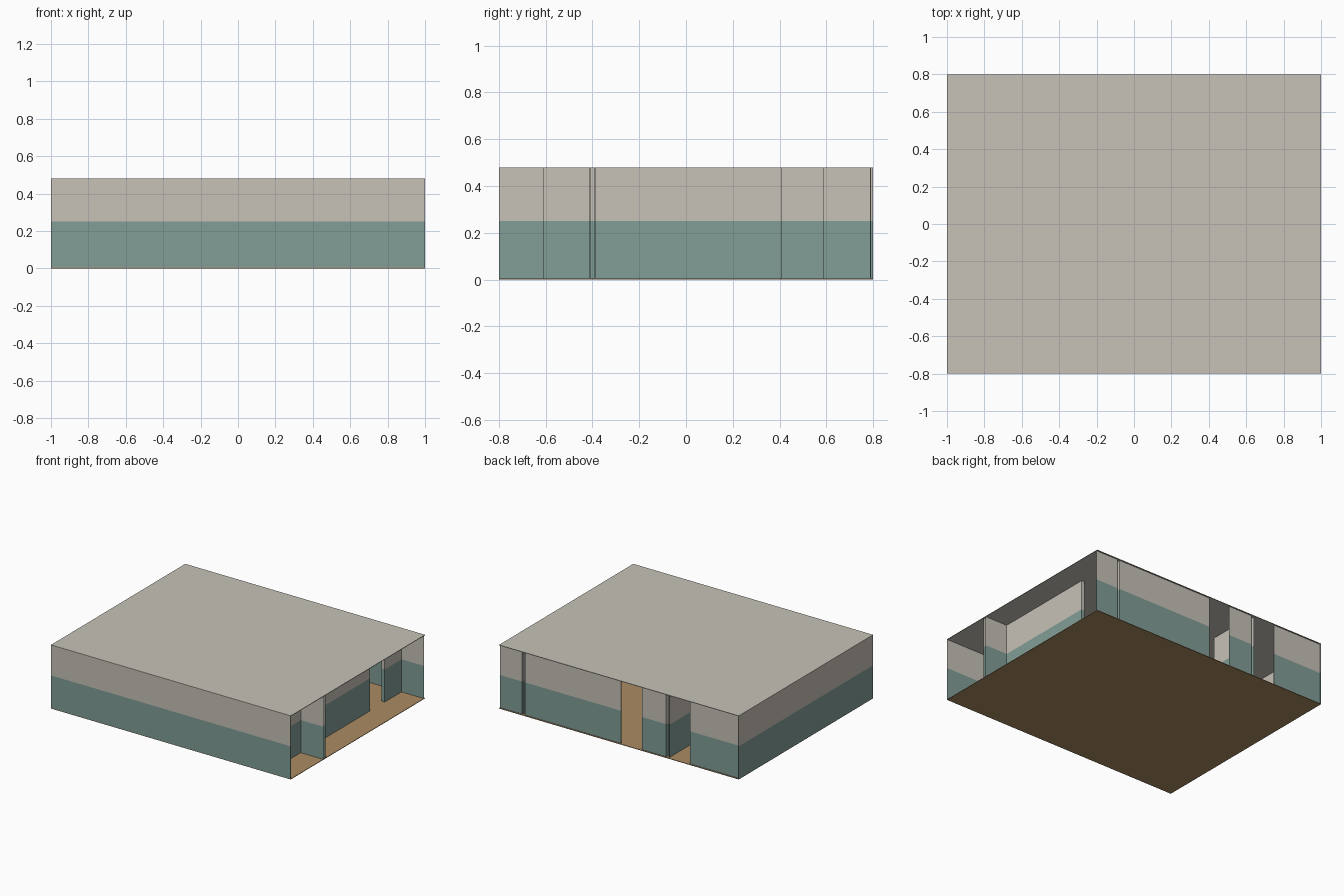
import bpy
import bmesh
from mathutils import Vector

cube = bpy.data.objects.get("Cube")
if cube:
    bpy.data.objects.remove(cube, do_unlink=True)

HEIGHT = 0.48    # overall height
SPLIT = 0.25     # top of the painted lower band
SLAB = 0.004     # floor and ceiling thickness
T = 0.003        # wall panel thickness
G = 0.0125       # half the distance between paired wall panels


def material(name, rgb):
    mat = bpy.data.materials.new(name)
    mat.use_nodes = True
    mat.diffuse_color = (*rgb, 1)
    mat.node_tree.nodes["Principled BSDF"].inputs["Base Color"].default_value = (*rgb, 1)
    return mat


plaster = material("warm_grey_plaster", (0.57, 0.54, 0.48))
teal = material("muted_teal_paint", (0.22, 0.34, 0.31))
wood = material("brown_floor", (0.41, 0.26, 0.125))


def box(name, low, high, mats, split=None):
    """Axis-aligned box; faces above the split height use the second material."""
    low, high = Vector(low), Vector(high)
    bm = bmesh.new()
    bmesh.ops.create_cube(bm, size=1)
    for v in bm.verts:
        v.co = (low + high) / 2 + v.co * (high - low)
    if split:
        bmesh.ops.bisect_plane(bm, geom=bm.verts[:] + bm.edges[:] + bm.faces[:],
                               plane_co=(0, 0, split), plane_no=(0, 0, 1))
        for f in bm.faces:
            f.material_index = int(f.calc_center_median().z > split)
    mesh = bpy.data.meshes.new(name)
    bm.to_mesh(mesh)
    bm.free()
    for m in mats:
        mesh.materials.append(m)
    obj = bpy.data.objects.new(name, mesh)
    bpy.context.collection.objects.link(obj)
    return obj


def wall(name, x0, x1, y0, y1):
    return box(name, (x0, y0, SLAB), (x1, y1, HEIGHT - SLAB), [teal, plaster], SPLIT)


# Floor and ceiling slabs
box("floor", (-1, -0.8, 0), (1, 0.8, SLAB), [wood])
box("ceiling", (-1, -0.8, HEIGHT - SLAB), (1, 0.8, HEIGHT), [plaster])

# Solid outer walls, flush with the slabs
box("front_wall", (-1, -0.8, 0), (1, -0.8 + T, HEIGHT), [teal, plaster], SPLIT)
box("side_wall", (-1, -0.8, 0), (-1 + T, 0.8, HEIGHT), [teal, plaster], SPLIT)

# Back wall, slightly set in, with two doorways and two narrow slots
back = 0.8 - G
for i, (x0, x1) in enumerate([(-1, -0.6 + G), (-0.4 + G, -0.2 + G),
                              (-G, 0.8 - G), (0.8 + G, 1)]):
    wall(f"back_wall_{i + 1}", x0, x1, back, back + T)

# Long inner wall beside the open side: outer panels, inner panels, door jambs
outer, inner = 0.8 + G, 0.8 - G
for i, (y0, y1) in enumerate([(-0.61, -0.4 - G), (-0.4 + G, 0.41), (0.6 - G, back)]):
    wall(f"long_wall_outer_{i + 1}", outer - T, outer, y0, y1)
for i, (y0, y1) in enumerate([(-0.61, 0.41), (0.6 - G, back)]):
    wall(f"long_wall_inner_{i + 1}", inner, inner + T, y0, y1)
for i, y in enumerate([-0.61, 0.41 - T, 0.6 - G]):
    wall(f"door_jamb_{i + 1}", inner, outer, y, y + T)

# Short partition reaching the open side
for side, y in (("front", -0.4 - G), ("back", -0.4 + G - T)):
    wall(f"side_partition_{side}", 0.8 + G - T, 1, y, y + T)

# Short partition inside the back doorway
for side, x in (("left", -0.4 + G - T), ("right", -0.4 - G)):
    wall(f"back_partition_{side}", x, x + T, 0.4 - G, back)
wall("back_partition_end", -0.4 - G, -0.4 + G, 0.4 - G, 0.4 - G + T)
